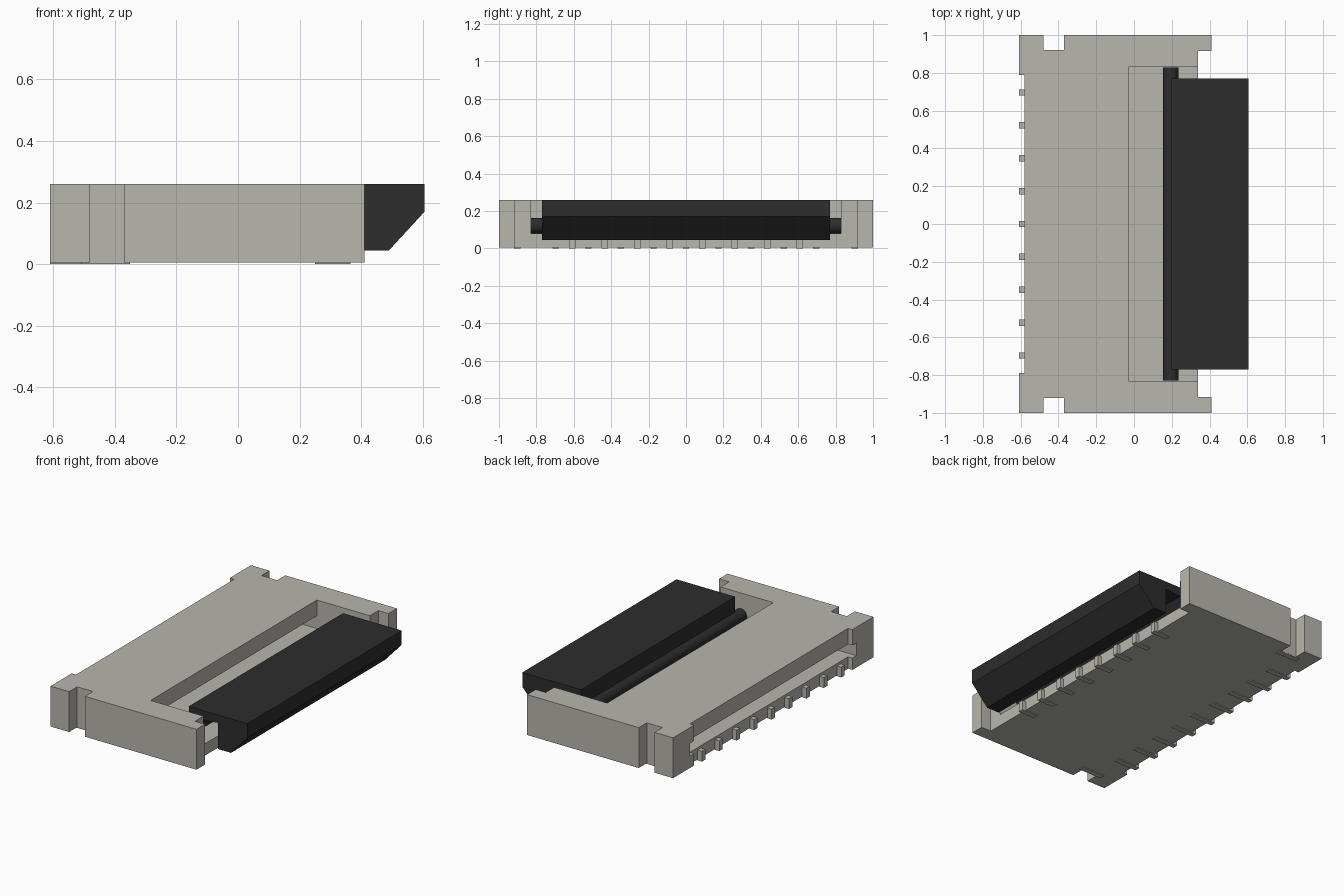
import bpy
import bmesh
from math import pi
from mathutils import Vector

cube = bpy.data.objects.get("Cube")
if cube:
    bpy.data.objects.remove(cube, do_unlink=True)


def material(name, rgb):
    mat = bpy.data.materials.new(name)
    mat.use_nodes = True
    mat.diffuse_color = (*rgb, 1)
    mat.node_tree.nodes["Principled BSDF"].inputs["Base Color"].default_value = (*rgb, 1)
    return mat


BEIGE = material("warm grey plastic", (0.48, 0.474, 0.418))
BLACK = material("black plastic", (0.026, 0.026, 0.026))


def prism(name, points, direction, mat):
    """Extrude a closed polygon of 3D points along a direction."""
    bm = bmesh.new()
    face = bm.faces.new([bm.verts.new(p) for p in points])
    geom = bmesh.ops.extrude_face_region(bm, geom=[face])["geom"]
    moved = [v for v in geom if isinstance(v, bmesh.types.BMVert)]
    bmesh.ops.translate(bm, verts=moved, vec=Vector(direction))
    bmesh.ops.recalc_face_normals(bm, faces=bm.faces)
    mesh = bpy.data.meshes.new(name)
    bm.to_mesh(mesh)
    bm.free()
    mesh.materials.append(mat)
    obj = bpy.data.objects.new(name, mesh)
    bpy.context.collection.objects.link(obj)
    return obj


def side_prism(name, profile, half_width, mat):
    """Extrude an x-z profile across the y axis."""
    points = [(x, -half_width, z) for x, z in profile]
    return prism(name, points, (0, 2 * half_width, 0), mat)


def box(name, x0, x1, y, width, z0, z1, mat):
    profile = [(x0, z0), (x1, z0), (x1, z1), (x0, z1)]
    obj = side_prism(name, profile, width / 2, mat)
    obj.location.y = y
    return obj


# Housing outline, mirrored across y
half = [(-0.58, 0.79), (-0.61, 0.79), (-0.61, 1), (-0.48, 1), (-0.48, 0.92),
        (-0.37, 0.92), (-0.37, 1), (0.41, 1), (0.41, 0.915), (0.34, 0.915)]
outline = half + [(x, -y) for x, y in reversed(half)]
housing = prism("housing", [(x, y, 0.005) for x, y in outline], (0, 0, 0.255), BEIGE)

# Open pocket and the cable slot running under the roof
cut = [(-0.8, 0.08), (0.5, 0.08), (0.5, 0.4), (-0.03, 0.4), (-0.03, 0.16), (-0.8, 0.16)]
cutter = side_prism("slot_cutter", cut, 0.83, BEIGE)
cutter.hide_render = True
mod = housing.modifiers.new("slot", "BOOLEAN")
mod.object = cutter
mod.solver = "EXACT"
bpy.context.view_layer.objects.active = housing
bpy.ops.object.modifier_apply(modifier=mod.name)
bpy.data.objects.remove(cutter, do_unlink=True)

# Flip lever with a thin rear web and a chamfered front bar
lever = [(0.195, 0.26), (0.605, 0.26), (0.605, 0.17), (0.49, 0.045),
         (0.4, 0.045), (0.4, 0.21), (0.29, 0.2), (0.235, 0.12), (0.195, 0.12)]
side_prism("flip_lever", lever, 0.77, BLACK)

# Hinge axle
bpy.ops.mesh.primitive_cylinder_add(vertices=32, radius=0.041, depth=1.655,
                                    location=(0.195, 0, 0.122), rotation=(pi / 2, 0, 0))
axle = bpy.context.object
axle.name = "hinge_axle"
axle.data.materials.append(BLACK)
bpy.ops.object.shade_smooth_by_angle()

# Solder contacts: nine at the rear, eight staggered at the front
PITCH = 0.174
for i in range(9):
    y = (i - 4) * PITCH
    box("rear_contact", -0.61, -0.57, y, 0.034, 0, 0.065, BEIGE)
    box("rear_contact_foot", -0.571, -0.45, y, 0.034, 0, 0.02, BEIGE)
for i in range(8):
    y = (i - 3.5) * PITCH
    box("front_contact", 0.33, 0.365, y, 0.034, 0, 0.065, BEIGE)
    box("front_contact_foot", 0.25, 0.331, y, 0.034, 0, 0.02, BEIGE)

# Corner anchor tabs
for side in (-1, 1):
    box("anchor_tab", -0.51, -0.35, side * 0.902, 0.034, 0, 0.02, BEIGE)
